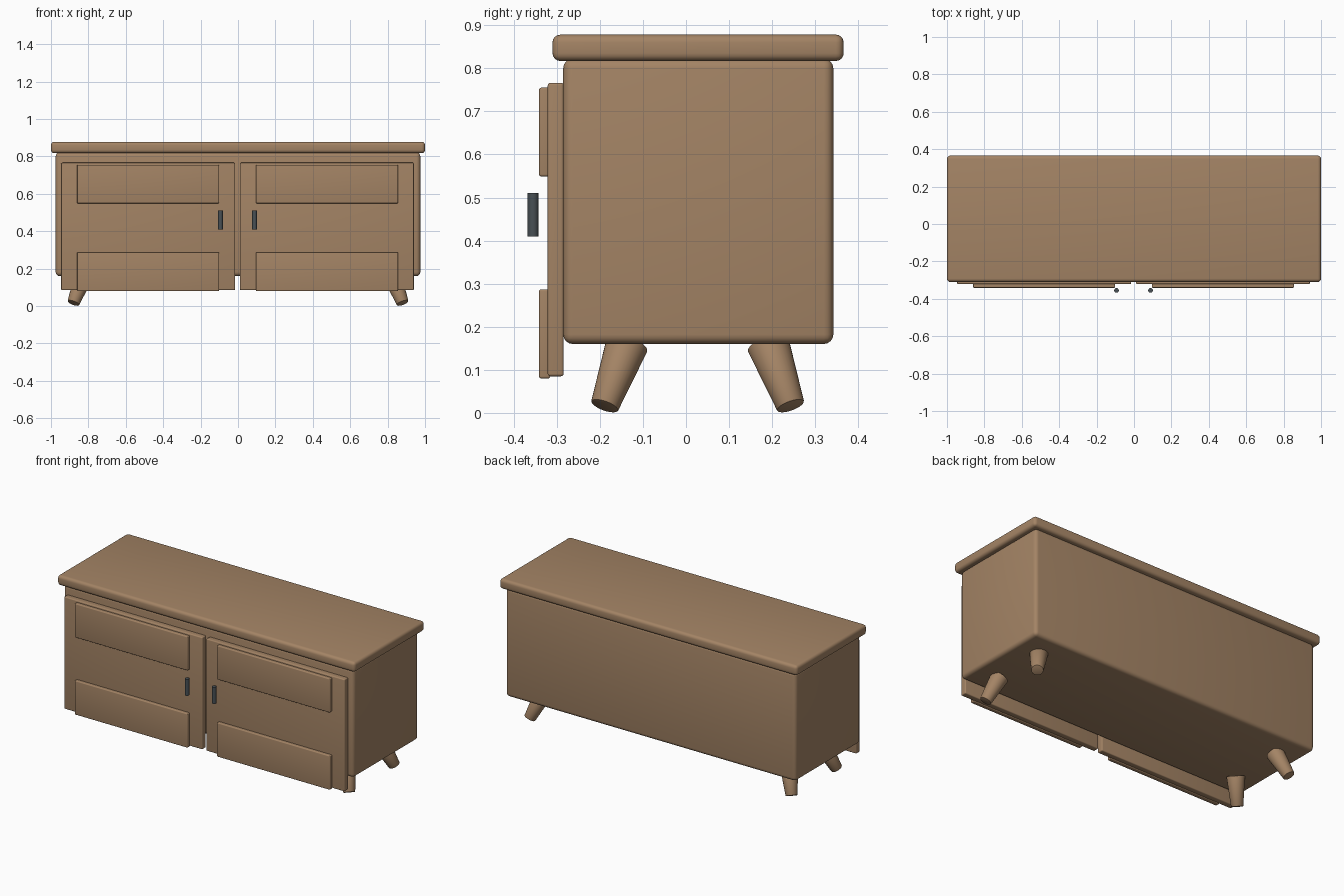
import bpy
import bmesh
from math import radians
from mathutils import Matrix, Vector

cube = bpy.data.objects.get("Cube")
if cube:
    bpy.data.objects.remove(cube, do_unlink=True)


def material(name, colour, roughness):
    mat = bpy.data.materials.new(name)
    mat.use_nodes = True
    mat.diffuse_color = colour
    shader = mat.node_tree.nodes["Principled BSDF"]
    shader.inputs["Base Color"].default_value = colour
    shader.inputs["Roughness"].default_value = roughness
    return mat


wood = material("brown wood", (0.37, 0.23, 0.13, 1), 0.6)
metal = material("dark metal", (0.065, 0.08, 0.09, 1), 0.5)


def finish(name, bm, mat, bevel, segments=4):
    """Turn a bmesh into a smooth-shaded object with rounded edges."""
    mesh = bpy.data.meshes.new(name)
    bm.to_mesh(mesh)
    bm.free()
    mesh.materials.append(mat)
    obj = bpy.data.objects.new(name, mesh)
    bpy.context.collection.objects.link(obj)
    bpy.ops.object.select_all(action="DESELECT")
    obj.select_set(True)
    bpy.context.view_layer.objects.active = obj
    if bevel:
        mod = obj.modifiers.new("rounded edges", "BEVEL")
        mod.width = bevel
        mod.segments = segments
        mod.limit_method = "ANGLE"
        mod.angle_limit = radians(40)
        bpy.ops.object.modifier_apply(modifier=mod.name)
    bpy.ops.object.shade_smooth_by_angle(angle=radians(35))
    return obj


def board(name, low, high, bevel):
    """Rounded box between two opposite corners."""
    low, high = Vector(low), Vector(high)
    bm = bmesh.new()
    bmesh.ops.create_cube(bm, size=1)
    bmesh.ops.scale(bm, vec=high - low, verts=bm.verts)
    bmesh.ops.translate(bm, vec=(low + high) / 2, verts=bm.verts)
    return finish(name, bm, wood, bevel)


def rod(name, start, end, r_start, r_end, mat, bevel, sides=32):
    """Tapered cylinder between two points."""
    start, end = Vector(start), Vector(end)
    axis = end - start
    turn = Vector((0, 0, 1)).rotation_difference(axis).to_matrix().to_4x4()
    bm = bmesh.new()
    bmesh.ops.create_cone(bm, cap_ends=True, segments=sides, radius1=r_start,
                          radius2=r_end, depth=axis.length,
                          matrix=Matrix.Translation((start + end) / 2) @ turn)
    return finish(name, bm, mat, bevel, 2)


# Cabinet body and overhanging top
board("cabinet_body", (-0.975, -0.285, 0.16), (0.975, 0.342, 0.822), 0.022)
board("table_top", (-1, -0.31, 0.817), (1, 0.366, 0.878), 0.018)

# Doors, each with two raised panels and a handle
for side, shift, mirror in (("left", -0.0025, 1), ("right", -0.0025, -1)):
    def span(inner, outer):
        return sorted((shift + mirror * inner, shift + mirror * outer))

    x0, x1 = span(0.0125, 0.943)
    board(side + "_door", (x0, -0.321, 0.085), (x1, -0.284, 0.766), 0.006)
    x0, x1 = span(0.0985, 0.858)
    for level, z0, z1 in (("upper", 0.549, 0.755), ("lower", 0.08, 0.287)):
        board(f"{side}_{level}_panel", (x0, -0.341, z0), (x1, -0.315, z1), 0.005)
    x = shift + mirror * 0.091
    rod(side + "_handle", (x, -0.355, 0.41), (x, -0.355, 0.51),
        0.0125, 0.0125, metal, 0)

# Splayed tapered legs
for side, sx in (("left", 1), ("right", -1)):
    for end, sy in (("front", -1), ("back", 1)):
        rod(f"{end}_{side}_leg",
            (sx * 0.88, 0.027 + sy * 0.216, 0.0155),
            (sx * 0.825, 0.027 + sy * 0.163, 0.161),
            0.033, 0.05, wood, 0.003)
